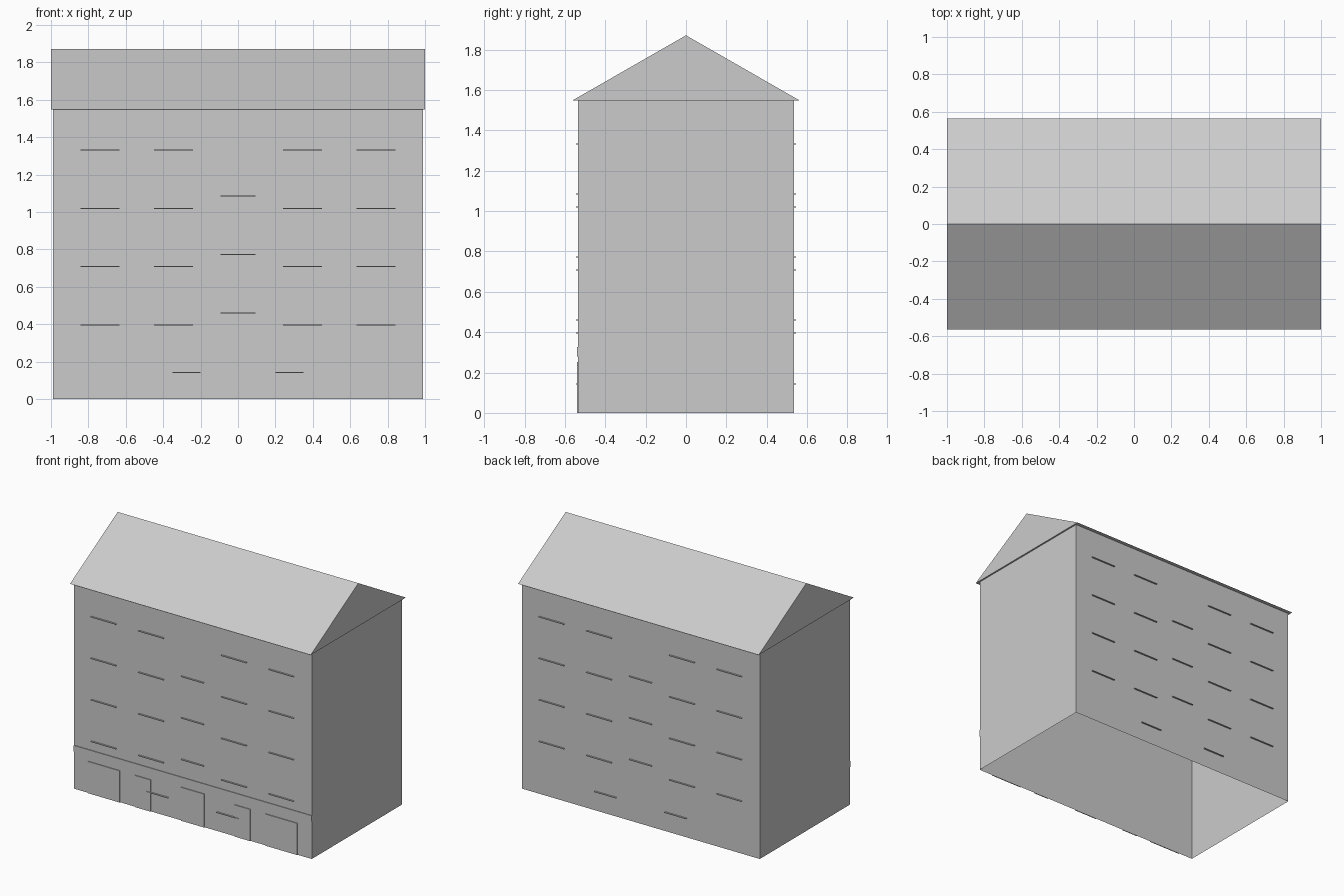
import bpy, bmesh

if "Cube" in bpy.data.objects:
    bpy.data.objects.remove(bpy.data.objects["Cube"])


def mesh_object(name, bm):
    me = bpy.data.meshes.new(name)
    bm.to_mesh(me)
    bm.free()
    ob = bpy.data.objects.new(name, me)
    bpy.context.collection.objects.link(ob)
    return ob


def box(name, x0, x1, y0, y1, z0, z1, drop=None):
    """Box between limits; drop(normal) tells which faces are left out."""
    bm = bmesh.new()
    bmesh.ops.create_cube(bm, size=1)
    for v in bm.verts:
        v.co.x = x1 if v.co.x > 0 else x0
        v.co.y = y1 if v.co.y > 0 else y0
        v.co.z = z1 if v.co.z > 0 else z0
    bm.normal_update()
    if drop:
        gone = [f for f in bm.faces if drop(f.normal)]
        bmesh.ops.delete(bm, geom=gone, context='FACES')
    return mesh_object(name, bm)


W, D, H = 0.988, 0.535, 1.547    # half width, half depth, wall height
FLOOR = 0.312                    # storey pitch

# Main block: four walls, open underneath and closed above by the roof
box("walls", -W, W, -D, D, 0, H, lambda n: abs(n.z) > 0.5)

# Gable roof: triangular profile extruded along x
bm = bmesh.new()
profile = [(-0.565, H), (0.565, H), (0, 1.871)]
face = bm.faces.new([bm.verts.new((-1, y, z)) for y, z in profile])
ext = bmesh.ops.extrude_face_region(bm, geom=[face])
bmesh.ops.translate(bm, vec=(2, 0, 0),
                    verts=[g for g in ext["geom"] if isinstance(g, bmesh.types.BMVert)])
bmesh.ops.recalc_face_normals(bm, faces=bm.faces)
mesh_object("roof", bm)


# Parts on the facades have no face against the wall
def front_part(name, xc, half, z0, z1, depth):
    box(name, xc - half, xc + half, -D - depth, -D, z0, z1, lambda n: n.y > 0.5)


def back_part(name, xc, half, z0, z1, depth):
    box(name, xc - half, xc + half, D, D + depth, z0, z1, lambda n: n.y < -0.5)


# Window sills on the front and back
def sill(xc, half, z):
    front_part("front_window_sill", xc, half, z - 0.0025, z + 0.0025, 0.011)
    back_part("back_window_sill", xc, half, z - 0.0025, z + 0.0025, 0.011)


for floor in range(4):
    for x in (-0.738, -0.344, 0.344, 0.738):
        sill(x, 0.104, 0.396 + floor * FLOOR)
for floor in range(3):
    sill(0, 0.093, 0.461 + floor * FLOOR)      # stairwell windows
for x in (-0.291, 0.291):
    sill(x, 0.09, 0.143)                       # ground floor windows

# Ground floor band and door panels, front only
front_part("front_band", 0, W, 0.28, 0.327, 0.005)
front_part("central_door", 0, 0.096, 0, 0.251, 0.006)
for s in (-1, 1):
    front_part("side_door", s * 0.414, 0.065, 0, 0.238, 0.006)
    front_part("garage_door", s * 0.738, 0.133, 0, 0.238, 0.006)
